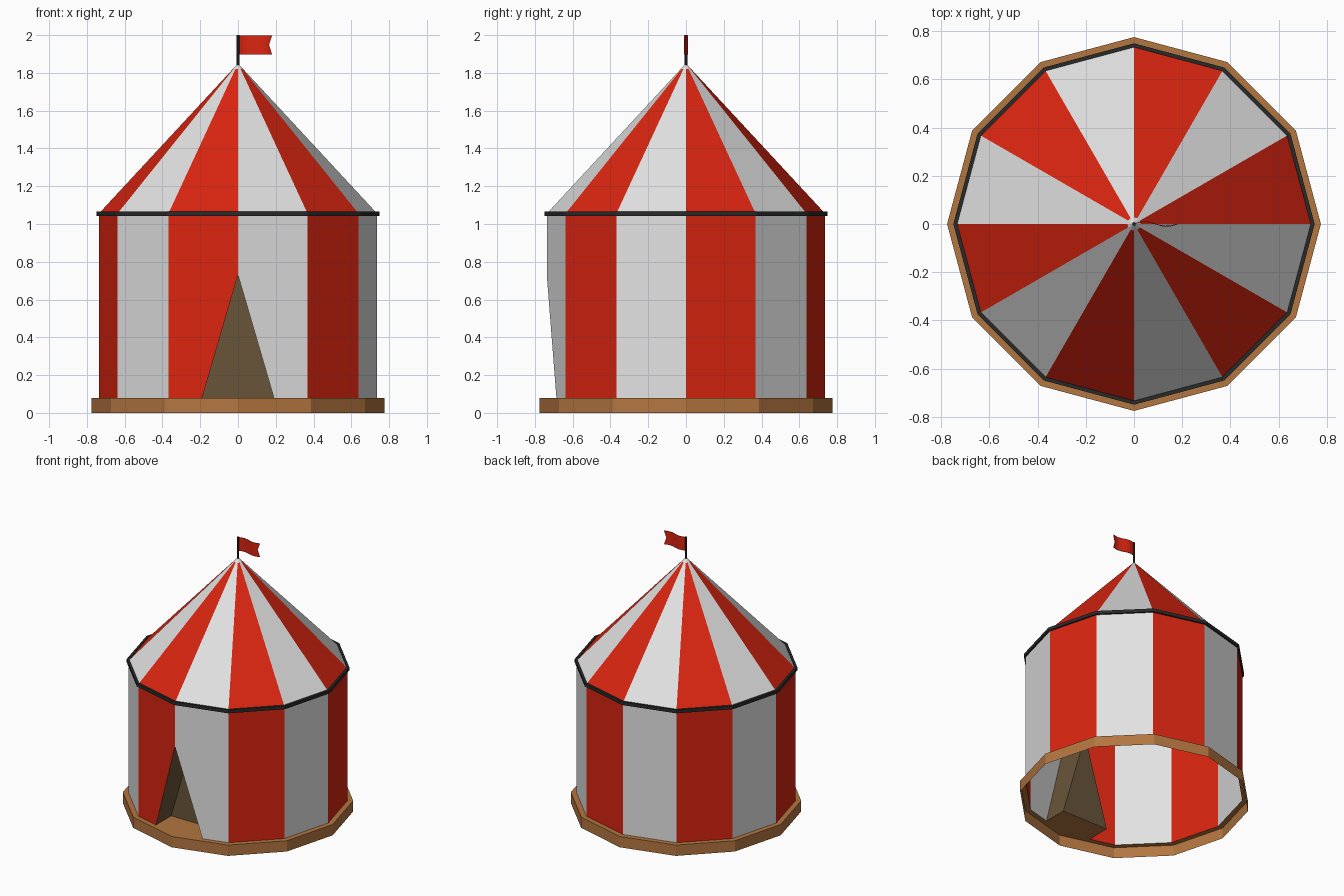
import bpy, bmesh, math

if "Cube" in bpy.data.objects:
    bpy.data.objects.remove(bpy.data.objects["Cube"])

def mat(name, rgb):
    m = bpy.data.materials.new(name)
    m.diffuse_color = (*rgb, 1)
    m.use_nodes = True
    m.node_tree.nodes["Principled BSDF"].inputs["Base Color"].default_value = m.diffuse_color
    return m

RED = mat("red_canvas", (0.70, 0.018, 0.005))
WHITE = mat("white_canvas", (0.76, 0.76, 0.76))
WOOD = mat("wood", (0.45, 0.18, 0.051))
DARK = mat("dark_trim", (0.022, 0.023, 0.023))
BROWN = mat("brown_lining", (0.14, 0.089, 0.041))

N, R = 12, 0.737
Z0, Z1, APEX = 0.08, 1.055, 1.85
DOOR_W, DOOR_H, DOOR_BACK = 0.19, 0.73, -0.51

def build(name, faces, mats):
    """faces: list of (points, material index)"""
    bm = bmesh.new()
    for pts, mi in faces:
        f = bm.faces.new([bm.verts.new(p) for p in pts])
        f.material_index = mi
    bmesh.ops.remove_doubles(bm, verts=bm.verts, dist=1e-5)
    me = bpy.data.meshes.new(name)
    bm.to_mesh(me)
    bm.free()
    for m in mats:
        me.materials.append(m)
    ob = bpy.data.objects.new(name, me)
    bpy.context.collection.objects.link(ob)
    return ob

def pt(k, r, z, n=N):
    a = 2 * math.pi * k / n
    return (r * math.cos(a), r * math.sin(a), z)

def lathe(name, profile, m, closed=False, n=N):
    """Revolve a profile of (radius, height) points, listed upwards on the outside"""
    segs = list(zip(profile, profile[1:] + profile[:1]))
    if not closed:
        segs = segs[:-1]
    faces = []
    for k in range(n):
        for (r0, z0), (r1, z1) in segs:
            q = [pt(k, r0, z0, n), pt(k + 1, r0, z0, n)]
            q += [pt(k + 1, r1, z1, n), pt(k, r1, z1, n)] if r1 > 0 else [(0, 0, z1)]
            faces.append((q, 0))
    return build(name, faces, [m])

# Door corner points, lying on the two front panels
yf = -R + DOOR_W * math.tan(math.pi / N)
Lf, Rf, Af = (-DOOR_W, yf, Z0), (DOOR_W, yf, Z0), (0, -R, DOOR_H)
Lb, Rb, Ab = (-DOOR_W, DOOR_BACK, Z0), (DOOR_W, DOOR_BACK, Z0), (0, DOOR_BACK, DOOR_H)

# Striped walls, the two front panels cut around the door
walls = []
for k in range(N):
    p = [pt(k, R, Z0), pt(k + 1, R, Z0), pt(k + 1, R, Z1), pt(k, R, Z1)]
    if k == 8:
        p = [p[0], Lf, Af, p[2], p[3]]
    elif k == 9:
        p = [Rf, p[1], p[2], p[3], Af]
    walls.append((p, k % 2))
build("walls", walls, [RED, WHITE])

# Striped roof with a small white tip
tip_z = APEX - 0.03
tip_r = R * 0.03 / (APEX - Z1)
roof = []
for k in range(N):
    roof.append(([pt(k, R, Z1), pt(k + 1, R, Z1),
                  pt(k + 1, tip_r, tip_z), pt(k, tip_r, tip_z)], k % 2))
    roof.append(([pt(k, tip_r, tip_z), pt(k + 1, tip_r, tip_z), (0, 0, APEX)], 1))
build("roof", roof, [RED, WHITE])

# Door recess lining and its wooden floor
build("door_recess", [([Lf, Lb, Ab, Af], 0), ([Rb, Rf, Af, Ab], 0), ([Lb, Rb, Ab], 0)], [BROWN])
build("door_floor", [([Lf, (0, -R, Z0), Rf, Rb, Lb], 0)], [WOOD])

# Open wooden base rim, eave band and pole
lathe("base_rim", [(0.775, 0), (0.775, Z0), (R, Z0)], WOOD)
lathe("eave_band", [(0.733, 1.042), (0.749, 1.042), (0.749, 1.066), (0.733, 1.066)], DARK, closed=True)
lathe("flag_pole", [(0.008, 1.8), (0.008, 2.0), (0, 2.0)], DARK, n=8)

# Wavy swallow-tailed flag
S = 8
def flag_pt(i, t):
    end = 0.18 - 0.016 * (1 - abs(t))
    x = 0.005 + (end - 0.005) * i / S
    return (x, 0.01 * math.sin(2 * math.pi * x / 0.18), 1.948 + 0.05 * t)

flag = []
for i in range(S):
    for t in (-1, 0):
        flag.append(([flag_pt(i, t), flag_pt(i + 1, t),
                      flag_pt(i + 1, t + 1), flag_pt(i, t + 1)], 0))
fl = build("flag", flag, [RED])
sol = fl.modifiers.new("thickness", 'SOLIDIFY')
sol.thickness = 0.003
sol.offset = 0
